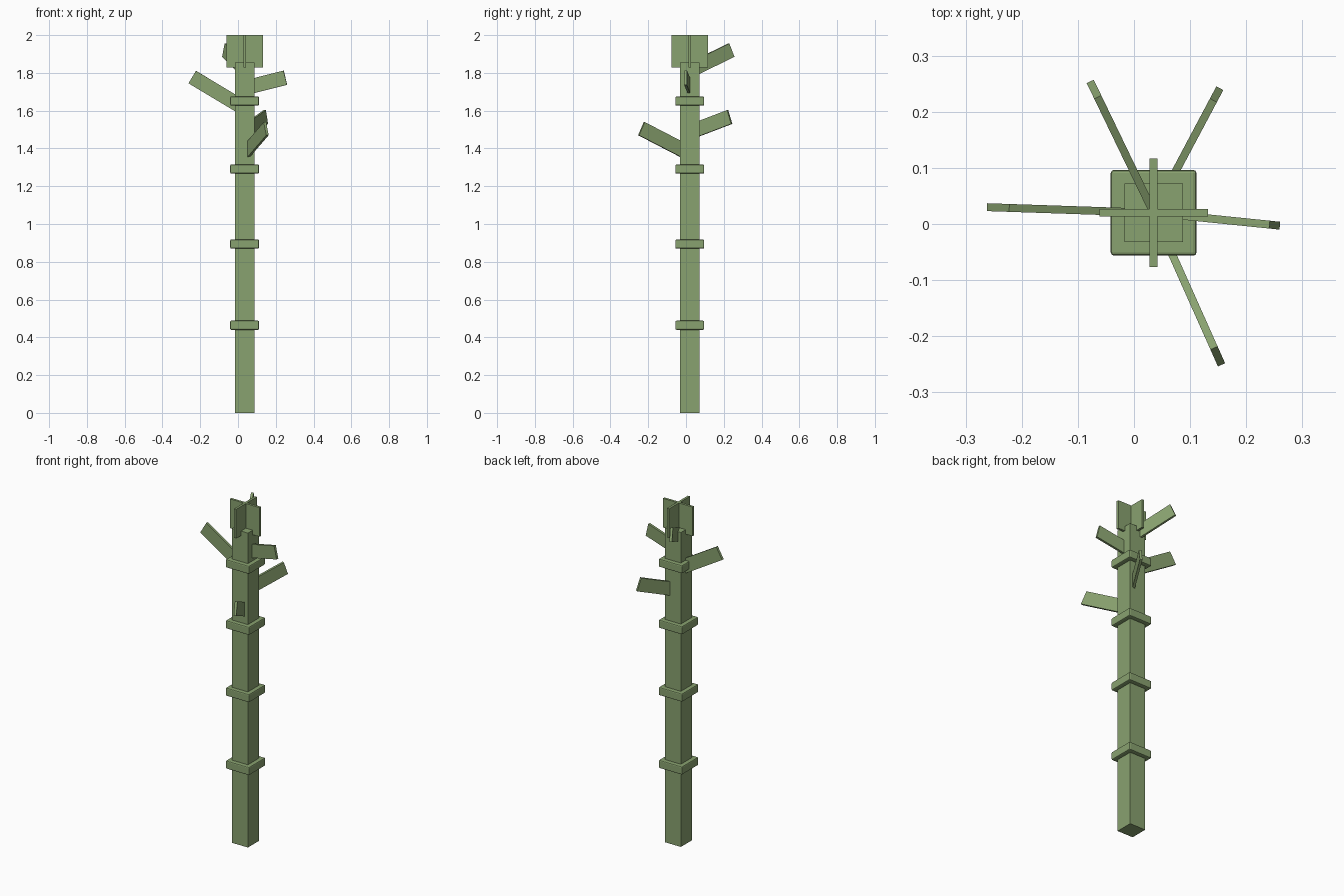
import bpy, bmesh, math
from mathutils import Vector

if "Cube" in bpy.data.objects:
    bpy.data.objects.remove(bpy.data.objects["Cube"])

CX, CY = 0.035, 0.02          # stalk axis
green = bpy.data.materials.new("bamboo green")
green.diffuse_color = (0.25, 0.36, 0.16, 1)
green.use_nodes = True
green.node_tree.nodes["Principled BSDF"].inputs["Base Color"].default_value = green.diffuse_color


def box(name, size, z0, z1, bevel=0.0):
    """Box centred on the stalk axis, between two heights."""
    bm = bmesh.new()
    bmesh.ops.create_cube(bm, size=1)
    for v in bm.verts:
        v.co = Vector((CX + v.co.x * size[0], CY + v.co.y * size[1],
                       (z0 + z1) / 2 + v.co.z * (z1 - z0)))
    if bevel:
        bmesh.ops.bevel(bm, geom=bm.edges[:], offset=bevel, segments=2,
                        profile=0.5, affect='EDGES')
    return finish(name, bm)


def finish(name, bm):
    bmesh.ops.recalc_face_normals(bm, faces=bm.faces[:])
    me = bpy.data.meshes.new(name)
    bm.to_mesh(me)
    bm.free()
    me.materials.append(green)
    ob = bpy.data.objects.new(name, me)
    bpy.context.collection.objects.link(ob)
    return ob


def leaf(name, dx, dy, z_tip, tilt, width=0.077, thick=0.014):
    """Thin upright plate; (dx, dy, z_tip) is its lower outer corner."""
    t = math.radians(tilt)
    out = Vector((dx, dy, 0))
    r, out = out.length, out.normalized()
    side = Vector((-out.y, out.x, 0)) * thick / 2
    up = Vector((0, 0, 1))
    r0 = 0.03
    tip = Vector((CX, CY, z_tip)) + out * r
    base = tip - (out + up * math.tan(t)) * (r - r0)
    across = (up * math.cos(t) - out * math.sin(t)) * width
    outline = [base, tip, tip + across, base + across]
    bm = bmesh.new()
    a = [bm.verts.new(p - side) for p in outline]
    b = [bm.verts.new(p + side) for p in outline]
    bm.faces.new(a)
    bm.faces.new(b)
    for i in range(4):
        j = (i + 1) % 4
        bm.faces.new((a[i], a[j], b[j], b[i]))
    return finish(name, bm)


# Stalk and its raised joints
box("stalk", (0.104, 0.104), 0, 1.855)
for i, z in enumerate((0.464, 0.894, 1.291, 1.651)):
    box(f"joint_ring_{i + 1}", (0.153, 0.153), z - 0.024, z + 0.024, 0.006)

# Crossed leaf plates at the crown
box("crown_plate_x", (0.193, 0.014), 1.828, 2.0)
box("crown_plate_y", (0.014, 0.193), 1.828, 2.0)

# Side leaves
leaf("leaf_left", -0.297, 0.010, 1.745, 31)
leaf("leaf_right", 0.225, -0.023, 1.737, 14)
leaf("leaf_back_right", 0.118, 0.222, 1.53, 18.6)
leaf("leaf_back_left", -0.113, 0.234, 1.885, 23.7)
leaf("leaf_front", 0.121, -0.271, 1.47, 25.3)
